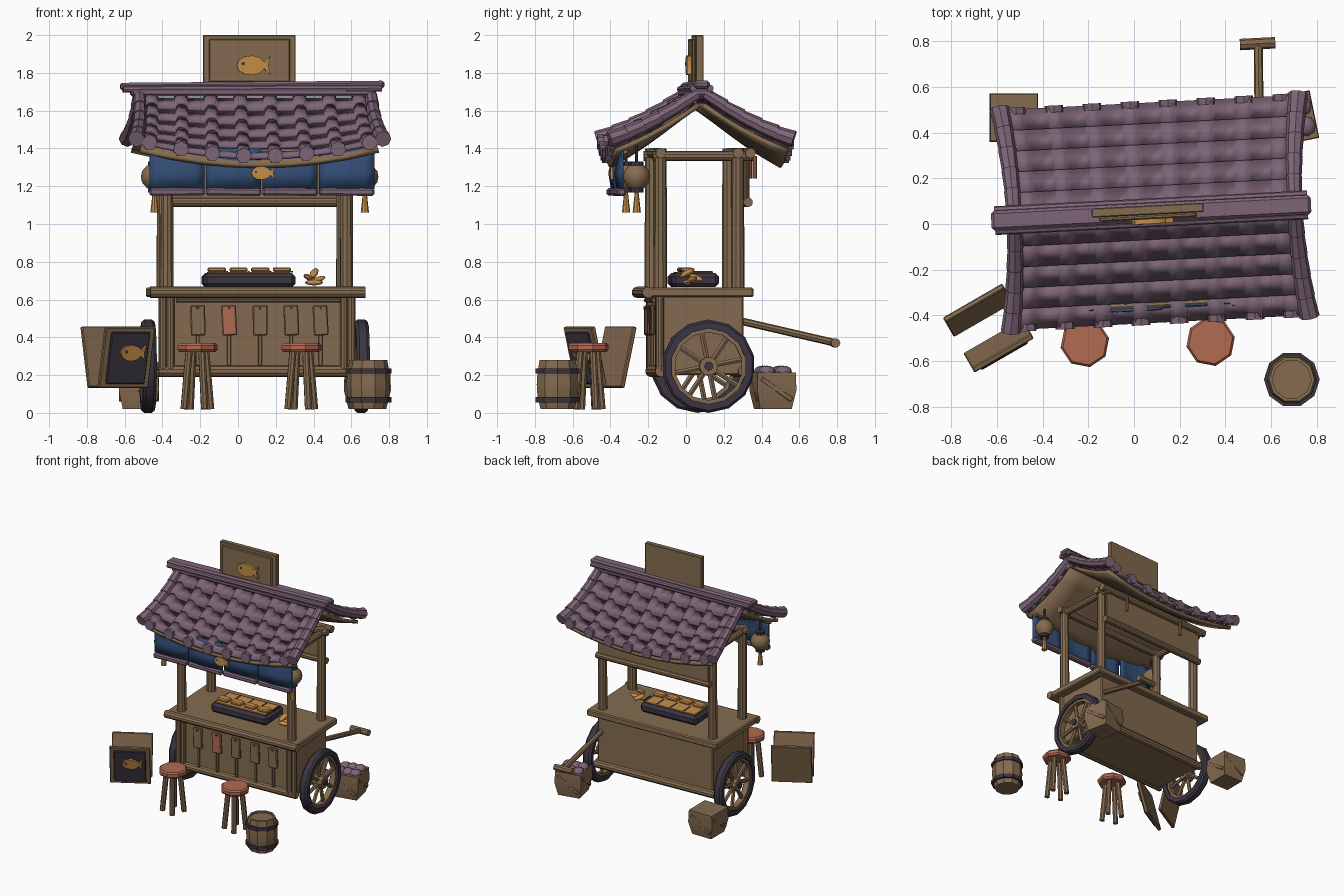
import bpy, bmesh, math, random
from mathutils import Matrix, Vector, Euler

if "Cube" in bpy.data.objects:
    bpy.data.objects.remove(bpy.data.objects["Cube"])

random.seed(4)
made = []


def mat(name, r, g, b):
    m = bpy.data.materials.new(name)
    m.diffuse_color = (r, g, b, 1)
    m.use_nodes = True
    m.node_tree.nodes["Principled BSDF"].inputs["Base Color"].default_value = m.diffuse_color
    return m


WOOD = mat("wood brown", .235, .148, .080)
TILE = mat("tile purple", .205, .130, .185)
DARK = mat("dark iron", .045, .036, .055)
BLUE = mat("cloth blue", .035, .080, .190)
GOLD = mat("golden batter", .560, .270, .065)
RED = mat("terracotta red", .440, .145, .085)


def add(name, bm, m, loc=(0, 0, 0), rot=(0, 0, 0), recalc=True):
    bmesh.ops.remove_doubles(bm, verts=bm.verts, dist=1e-5)
    if recalc:
        bmesh.ops.recalc_face_normals(bm, faces=bm.faces)
    me = bpy.data.meshes.new(name)
    bm.to_mesh(me)
    bm.free()
    me.materials.append(m)
    me.shade_smooth()
    me.set_sharp_from_angle(angle=math.radians(35))
    o = bpy.data.objects.new(name, me)
    bpy.context.collection.objects.link(o)
    o.matrix_basis = Matrix.Translation(loc) @ Euler(rot).to_matrix().to_4x4()
    made.append(o)
    return o


def box(name, loc, size, m, rot=(0, 0, 0), bevel=.008):
    bm = bmesh.new()
    bmesh.ops.create_cube(bm, size=1, matrix=Matrix.Diagonal((*size, 1)))
    if bevel:
        bmesh.ops.bevel(bm, geom=bm.edges[:], offset=min(bevel, min(size) * .3), segments=1, affect='EDGES')
    return add(name, bm, m, loc, rot)


def rod(name, p, q, r, m, n=10, r2=None):
    p, q = Vector(p), Vector(q)
    bm = bmesh.new()
    bmesh.ops.create_cone(bm, cap_ends=True, segments=n, radius1=r, radius2=r if r2 is None else r2, depth=(q - p).length)
    return add(name, bm, m, (p + q) / 2, (q - p).to_track_quat('Z', 'Y').to_euler())


def ball(name, loc, size, m, rot=(0, 0, 0), n=12):
    bm = bmesh.new()
    bmesh.ops.create_uvsphere(bm, u_segments=n, v_segments=8, radius=1, matrix=Matrix.Diagonal((*size, 1)))
    return add(name, bm, m, loc, rot)


def lathe(name, profile, n, m, loc=(0, 0, 0), rot=(0, 0, 0), closed=False):
    bm = bmesh.new()
    rings = [[bm.verts.new((r * math.cos(2 * math.pi * i / n), r * math.sin(2 * math.pi * i / n), z))
              for i in range(n)] for r, z in profile]
    if closed:
        rings.append(rings[0])
    for a, b in zip(rings, rings[1:]):
        for i in range(n):
            bm.faces.new((a[i], a[(i + 1) % n], b[(i + 1) % n], b[i]))
    return add(name, bm, m, loc, rot)


def fish(name, loc, s, th, rot=(math.pi / 2, 0, 0)):
    pts = [(-.08 + .42 * math.cos(a), .29 * math.sin(a)) for a in [math.radians(20 + 32 * i) for i in range(11)]]
    pts += [(.5, -.27), (.43, 0), (.5, .27)]
    start = len(made)
    bm = bmesh.new()
    f = bm.faces.new([bm.verts.new((x * s, y * s, 0)) for x, y in pts])
    ext = bmesh.ops.extrude_face_region(bm, geom=[f])
    bmesh.ops.translate(bm, verts=[v for v in ext['geom'] if isinstance(v, bmesh.types.BMVert)], vec=(0, 0, th))
    add(name, bm, GOLD)
    rod(name + "_eye", (-.3 * s, .05 * s, th), (-.3 * s, .05 * s, th + .004), .05 * s, DARK, 8)
    place(start, Matrix.Translation(loc) @ Euler(rot).to_matrix().to_4x4())


def place(start, M):
    for o in made[start:]:
        o.matrix_basis = M @ o.matrix_basis


# ---- cart body and counter (cart frame, turned slightly at the end) ----
box("cart_body", (0, .01, .41), (1.0, .44, .42), WOOD)
box("counter", (0, 0, .638), (1.13, .56, .05), WOOD)
rod("counter_front_rail", (-.57, -.28, .638), (.57, -.28, .638), .03, WOOD)
for s in (-1, 1):
    rod("base_log", (-.52, .01 + .22 * s, .22), (.52, .01 + .22 * s, .22), .03, WOOD)
for x in (-.5, -.46, .46, .5):
    rod("corner_log", (x, -.215, .22), (x, -.215, .62), .022, WOOD)
rod("tag_rail", (-.43, -.24, .597), (.44, -.24, .597), .012, WOOD)
for i, x in enumerate((-.315, -.15, .015, .18, .335)):
    tilt = random.uniform(-.06, .06)
    box("menu_tag", (x, -.245, .49), (.078, .02, .16), RED if i == 1 else WOOD, (0, tilt, 0))
    box("tag_strip", (x, -.236, .34), (.02, .012, .18), WOOD, bevel=.003)
    rod("tag_peg", (x, -.26, .555), (x, -.23, .555), .008, DARK, 6)

# ---- posts and beams ----
for x in (-.477, .475):
    for y in (-.21, .2):
        rod("post", (x, y, .65), (x, y, 1.40), .036, WOOD, 10, .033)
    rod("side_beam", (x, -.25, 1.36), (x, .28, 1.36), .026, WOOD)
for y in (-.21, .2, .265):
    rod("cross_beam", (-.53, y, 1.375), (.53, y, 1.375), .028, WOOD)
box("back_valance", (0, .255, 1.23), (.96, .015, .24), WOOD)
rod("valance_rod", (-.49, .255, 1.115), (.49, .255, 1.115), .025, WOOD)
for x in (-.25, .3):
    rod("back_charm", (x, .3, 1.24), (x, .3, 1.36), .012, RED, 8)

# ---- wheels ----
for s in (-1, 1):
    start = len(made)
    lathe("tyre", [(.2, -.035), (.235, -.035), (.247, -.02), (.247, .02), (.235, .035), (.2, .035)], 14, DARK, closed=True)
    lathe("wheel_rim", [(.18, -.022), (.203, -.022), (.203, .022), (.18, .022)], 14, WOOD, closed=True)
    for i in range(8):
        a = math.pi * i / 4 + .2
        rod("spoke", (0, 0, 0), (.19 * math.cos(a), .19 * math.sin(a), 0), .015, WOOD, 6)
    rod("hub", (0, 0, -.04), (0, 0, .04), .05, WOOD, 10)
    rod("hub_cap", (0, 0, -.05), (0, 0, .05), .024, DARK, 8)
    place(start, Matrix.Translation((.565 * s, .04, .247)) @ Matrix.Rotation(math.pi / 2, 4, 'Y'))
rod("axle", (-.56, .04, .247), (.56, .04, .247), .02, WOOD)

# ---- pull handle ----
rod("handle_shaft", (.47, .2, .49), (.49, .71, .372), .02, WOOD, 8)
rod("handle_grip", (.41, .715, .37), (.565, .715, .37), .025, WOOD, 8)

# ---- griddle and food ----
box("griddle", (-.035, -.01, .703), (.49, .25, .075), DARK, bevel=.02)
box("griddle_bed", (-.035, -.01, .741), (.43, .19, .01), GOLD, bevel=.002)
for i in range(4):
    x = -.205 + .115 * i
    box("griddle_cake", (x, -.055, .758), (.095, .06, .026), GOLD, bevel=.01)
    box("griddle_groove", (x + .057, .03, .747), (.008, .1, .006), DARK, bevel=0)
for i, (dx, dz, a) in enumerate([(0, .69, 0), (.02, .705, -.3), (-.02, .715, .35), (.0, .74, -.5)]):
    ball("stacked_cake", (.31 + dx, -.06 + .025 * (i % 3), dz), (.048, .022, .015), GOLD, (0, a, .4 * i), 8)

# ---- roof ----
def surf(s, u, t, up=0):
    return Vector((u * .615 * (1 + .06 * t * t), s * (.02 + .455 * t),
                   1.67 - .33 * (1.25 * t - .25 * t * t) + .09 * t * u * u + up))


ribs = [(-.55 + .157 * k) / .615 for k in range(8)]
section = [(-1, 0)]
for u in ribs:
    section += [(u - .06, 0), (u - .038, .03), (u + .038, .03), (u + .06, 0)]
section.append((1, 0))
bm, under = bmesh.new(), bmesh.new()
for s in (-1, 1):
    for row in range(5):
        lines = [[bm.verts.new(surf(s, u, t, h + lift)) for u, h in section]
                 for t, lift in ((row / 5, 0), ((row + 1) / 5 + .015, .02))]
        for i in range(len(section) - 1):
            f = [lines[0][i], lines[0][i + 1], lines[1][i + 1], lines[1][i]]
            bm.faces.new(f if s > 0 else f[::-1])
    grid = [[under.verts.new(surf(s, -.97 + 1.94 * i / 8, .97 * j / 5, -.03)) for i in range(9)] for j in range(6)]
    for j in range(5):
        for i in range(8):
            f = [grid[j][i], grid[j][i + 1], grid[j + 1][i + 1], grid[j + 1][i]]
            under.faces.new(f if s > 0 else f[::-1])
    # round tile ends and rolled gable edges
    for u in ribs:
        p = surf(s, u, 1, .02)
        rod("tile_end", p - Vector((0, .015, 0)), p + Vector((0, .015, 0)), .042, TILE, 7)
    for e in (-1, 1):
        for k in range(5):
            rod("gable_roll", surf(s, e, k / 5, .02), surf(s, e, (k + 1) / 5 + .03, .025), .03 + .002 * k, TILE, 8, .036 + .002 * k)
for name, b, m, th in (("roof_tiles", bm, TILE, .018), ("roof_boards", under, WOOD, .025)):
    mod = add(name, b, m, recalc=False).modifiers.new("thickness", 'SOLIDIFY')
    mod.thickness = th
box("ridge_base", (-.01, 0, 1.695), (1.30, .12, .04), TILE, bevel=.015)
box("ridge_cap", (-.015, 0, 1.733), (1.40, .085, .04), TILE, (0, -.008, 0), .015)
for y in (-.045, .045):
    rod("ridge_roll", (-.7, y, 1.713), (.67, y, 1.719), .018, TILE, 8)

# ---- roof sign ----
box("sign_board", (-.03, .012, 1.87), (.49, .04, .26), WOOD, bevel=.004)
box("sign_panel", (-.03, -.018, 1.865), (.43, .02, .23), WOOD, bevel=.008)
fish("sign_fish", (-.01, -.028, 1.84), .18, .02)

# ---- front curtain ----
for k in range(4):
    cx = -.435 + .3 * k
    bm = bmesh.new()
    rows = []
    for z, bulge in ((1.40, 0), (1.34, .01), (1.27, .025), (1.185, .01)):
        rows.append([bm.verts.new((cx + (i / 6 - .5) * .292, -.415 - bulge * math.sin(math.pi * i / 6) - .01 * (k % 2), z))
                     for i in range(7)])
    for a, b in zip(rows, rows[1:]):
        for i in range(6):
            bm.faces.new((b[i], b[i + 1], a[i + 1], a[i]))
    o = add("curtain_panel", bm, BLUE, recalc=False)
    o.modifiers.new("thickness", 'SOLIDIFY').thickness = .012
    box("curtain_hem", (cx, -.42, 1.17), (.292, .045, .04), TILE, (0, random.uniform(-.015, .015), 0), .01)
rod("curtain_rod", (-.6, -.405, 1.385), (.6, -.405, 1.385), .015, WOOD, 8)
fish("curtain_fish", (.02, -.44, 1.27), .125, .015)

# ---- hanging lanterns ----
for x in (-.55, .565):
    c = (x, -.34, 1.25)
    lathe("lantern", [(0, -.065), (.04, -.06), (.066, -.03), (.072, 0), (.066, .03), (.04, .06), (0, .065)], 12, WOOD, c)
    for dz in (-.07, .07):
        rod("lantern_cap", (x, -.34, 1.25 + dz - .012), (x, -.34, 1.25 + dz + .012), .036, DARK)
    rod("lantern_cord", (x, -.34, 1.32), (x, -.34, 1.43), .008, DARK, 6)
    rod("lantern_tassel", (x, -.34, 1.06), (x, -.34, 1.17), .022, GOLD, 8, .01)

place(0, Matrix.Translation((.09, .05, 0)) @ Matrix.Rotation(math.radians(2.9), 4, 'Z'))

# ---- stools ----
for x, y in ((-.215, -.52), (.335, -.515)):
    lathe("stool_seat", [(0, .322), (.098, .322), (.108, .335), (.108, .358), (.098, .37), (0, .37)], 8, RED, (x, y, 0), (0, 0, .2))
    for i in range(4):
        a = math.pi / 2 * i + .5
        c, s = math.cos(a), math.sin(a)
        rod("stool_leg", (x + .08 * c, y + .08 * s, .02), (x + .05 * c, y + .05 * s, .33), .02, WOOD, 8)

# ---- barrel ----
B = (.69, -.68, 0)
lathe("barrel", [(0, .02), (.095, .02), (.112, .09), (.116, .15), (.112, .21), (.1, .28), (.085, .28), (.085, .268), (0, .268)], 10, WOOD, B)
for z in (.07, .222):
    lathe("barrel_hoop", [(.1, z - .014), (.122, z - .014), (.122, z + .014), (.1, z + .014)], 10, DARK, B, closed=True)

# ---- folding menu board ----
start = len(made)
for s in (-1, 1):
    box("board_leaf", (0, .09 * s, .295), (.3, .025, .33), WOOD, (-.23 * s, 0, 0), .005)
k = len(made)
box("board_panel", (0, -.017, 0), (.235, .016, .28), DARK, bevel=.015)
fish("board_fish", (.02, -.025, .03), .15, .014)
place(k, Matrix.Translation((0, -.09, .295)) @ Matrix.Rotation(.23, 4, 'X'))
place(start, Matrix.Translation((-.637, -.455, 0)) @ Matrix.Rotation(math.radians(30), 4, 'Z'))

# ---- crates behind the cart ----
for x, y, turn, full in ((-.525, .465, 0, False), (.685, .46, .2, True)):
    start = len(made)
    lathe("crate", [(0, .02), (.12, .02), (.15, .12), (.145, .215), (0, .215)], 4, WOOD, (0, 0, 0), (0, 0, math.pi / 4))
    for i in range(4):
        k = len(made)
        box("crate_brace", (0, -.1, .125), (.2, .012, .025), WOOD, (0, .6, 0), .003)
        place(k, Matrix.Rotation(math.pi / 2 * i, 4, 'Z'))
    if full:
        for i in range(6):
            ball("crate_goods", (-.06 + .06 * (i % 3), -.045 + .09 * (i // 3), .22), (.042, .045, .03), TILE, n=8)
    place(start, Matrix.Translation((x, y, 0)) @ Matrix.Rotation(turn, 4, 'Z'))
